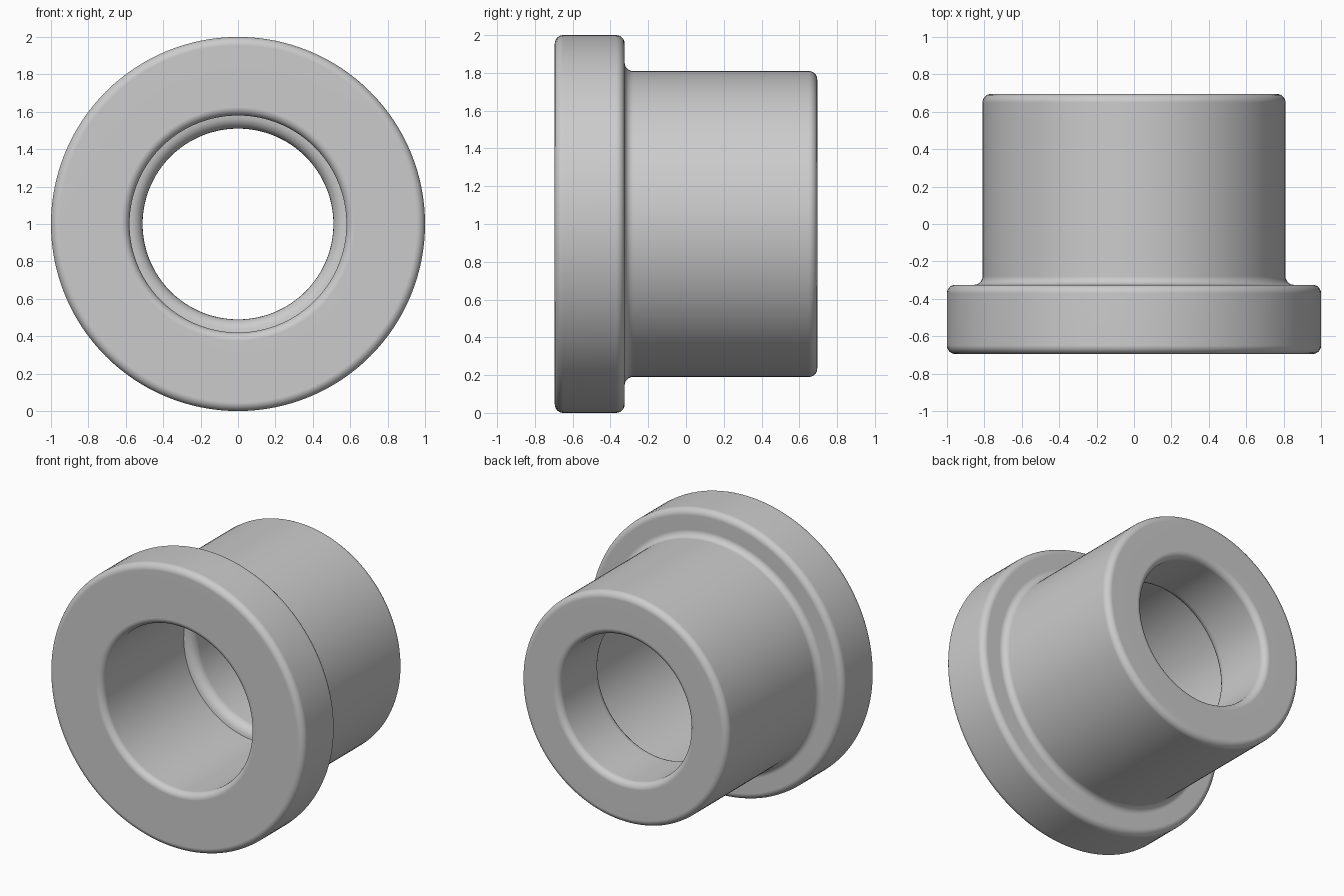
import bpy
import bmesh
import math
from mathutils import Matrix, Vector

cube = bpy.data.objects.get("Cube")
if cube:
    bpy.data.objects.remove(cube, do_unlink=True)

SEGMENTS = 128
ARC_STEPS = 6
ROUND = 0.045

# Closed half section: distance from axis, position along y, corner radius
SECTION = [
    (0.58, -0.695, ROUND),   # front bore mouth
    (1.00, -0.695, ROUND),   # flange front rim
    (1.00, -0.325, ROUND),   # flange back rim
    (0.81, -0.325, ROUND),   # fillet between flange and sleeve
    (0.81, 0.695, ROUND),    # sleeve end rim
    (0.51, 0.695, ROUND),    # rear bore mouth
    (0.51, 0.22, 0.069),     # rounded inner shoulder
    (0.58, 0.22, 0),         # sharp counterbore corner
]


def rounded_section(corners):
    """Replace each right-angle corner by a tangent arc."""
    points = []
    for i, (r, y, radius) in enumerate(corners):
        corner = Vector((r, y))
        if not radius:
            points.append(corner)
            continue
        before = (Vector(corners[i - 1][:2]) - corner).normalized()
        after = (Vector(corners[(i + 1) % len(corners)][:2]) - corner).normalized()
        centre = corner + (before + after) * radius
        for step in range(ARC_STEPS + 1):
            a = math.pi / 2 * step / ARC_STEPS
            points.append(centre - radius * (after * math.cos(a) + before * math.sin(a)))
    return points


# Revolve the section around the y axis
bm = bmesh.new()
ring = [bm.verts.new((p.x, p.y, 0)) for p in rounded_section(SECTION)]
edges = [bm.edges.new((v, ring[(i + 1) % len(ring)])) for i, v in enumerate(ring)]
bmesh.ops.spin(bm, geom=ring + edges, cent=(0, 0, 0), axis=(0, 1, 0),
               angle=math.tau, steps=SEGMENTS, use_merge=True)
bmesh.ops.remove_doubles(bm, verts=bm.verts, dist=0.0001)
bmesh.ops.recalc_face_normals(bm, faces=bm.faces)
mesh = bpy.data.meshes.new("flanged_bushing")
bm.to_mesh(mesh)
bm.free()

bushing = bpy.data.objects.new("flanged_bushing", mesh)
bpy.context.collection.objects.link(bushing)
mesh.transform(Matrix.Translation((0, 0, 1)))

# Smooth shading with flat end faces and a sharp counterbore corner
bpy.ops.object.select_all(action='DESELECT')
bushing.select_set(True)
bpy.context.view_layer.objects.active = bushing
bpy.ops.object.shade_smooth_by_angle(angle=math.radians(35))
weighted = bushing.modifiers.new("clean_shading", 'WEIGHTED_NORMAL')
weighted.keep_sharp = True
